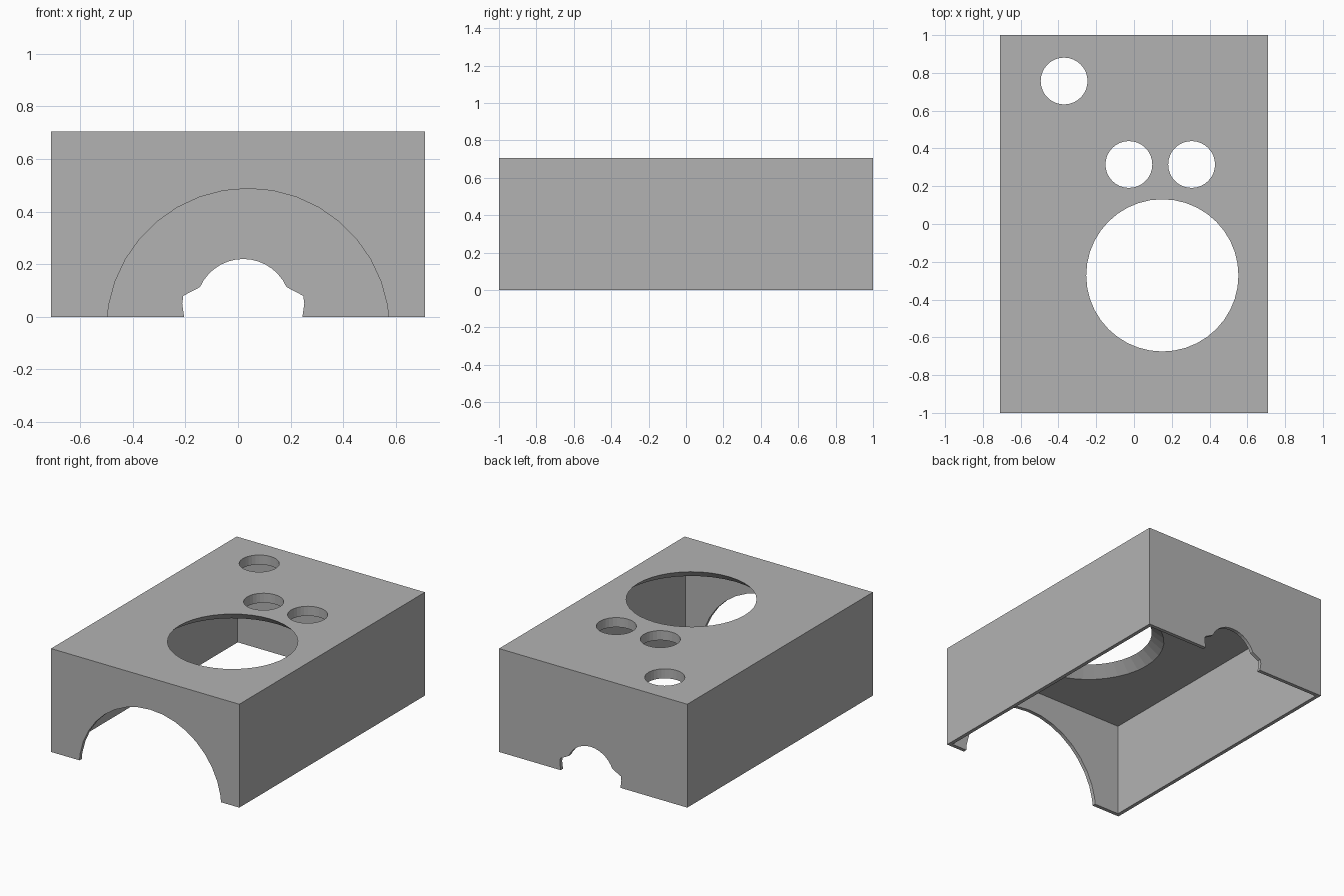
import bpy, bmesh, math
from mathutils import Matrix, Vector

cube = bpy.data.objects.get("Cube")
if cube:
    bpy.data.objects.remove(cube, do_unlink=True)

WIDTH, LENGTH, HEIGHT = 1.42, 2.0, 0.705
WALL, ROOF = 0.025, 0.065
ceiling = HEIGHT - ROOF

grey = bpy.data.materials.new("plain grey")
grey.use_nodes = True
colour = (0.45, 0.45, 0.45, 1)
grey.diffuse_color = colour
grey.node_tree.nodes["Principled BSDF"].inputs["Base Color"].default_value = colour


def finish(name, bm):
    bmesh.ops.recalc_face_normals(bm, faces=bm.faces)
    mesh = bpy.data.meshes.new(name)
    bm.to_mesh(mesh)
    bm.free()
    mesh.materials.append(grey)
    obj = bpy.data.objects.new(name, mesh)
    bpy.context.scene.collection.objects.link(obj)
    return obj


def box(name, size, bottom):
    bm = bmesh.new()
    place = Matrix.Translation((0, 0, bottom + size[2] / 2)) @ Matrix.Diagonal((*size, 1))
    bmesh.ops.create_cube(bm, size=1, matrix=place)
    return finish(name, bm)


def round_cutter(name, x, y, low_radius, top_radius, sides):
    """Tapered plug through the roof, running slightly past both faces."""
    over = 0.01
    extra = (low_radius - top_radius) / ROOF * over
    bm = bmesh.new()
    bmesh.ops.create_cone(bm, cap_ends=True, segments=sides,
                          radius1=low_radius + extra, radius2=top_radius - extra,
                          depth=ROOF + 2 * over,
                          matrix=Matrix.Translation((x, y, HEIGHT - ROOF / 2)))
    return finish(name, bm)


def profile_cutter(name, outline, y):
    """Prism along y from an outline in x and z."""
    bm = bmesh.new()
    face = bm.faces.new([bm.verts.new((x, y - 0.1, z)) for x, z in outline])
    made = bmesh.ops.extrude_face_region(bm, geom=[face])
    verts = [v for v in made["geom"] if isinstance(v, bmesh.types.BMVert)]
    bmesh.ops.translate(bm, verts=verts, vec=Vector((0, 0.2, 0)))
    return finish(name, bm)


def arc(cx, cz, radius, start, end, steps):
    angles = [math.radians(start + (end - start) * i / steps) for i in range(steps + 1)]
    return [(cx + radius * math.cos(a), cz + radius * math.sin(a)) for a in angles]


# Box cover, hollow and open underneath
cover = box("cover", (WIDTH, LENGTH, HEIGHT), 0)
cutters = [box("cavity", (WIDTH - 2 * WALL, LENGTH - 2 * WALL, ceiling + 0.2), -0.2)]

# Wide flared opening and three small round holes in the roof
cutters.append(round_cutter("large_opening", 0.15, -0.272, 0.48, 0.403, 40))
for i, (x, y) in enumerate([(-0.37, 0.757), (-0.027, 0.315), (0.305, 0.315)]):
    cutters.append(round_cutter(f"small_hole_{i}", x, y, 0.124, 0.124, 32))

# Large front arch
cutters.append(profile_cutter("front_arch", arc(0.038, -0.05, 0.538, 0, 360, 36)[:-1], -LENGTH / 2))

# Small back arch with a stepped foot on each side
foot = [(0.225, -0.1), (0.225, 0), (0.232, 0.05), (0.228, 0.08)]
outline = [(0.02 + x, z) for x, z in foot]
outline += arc(0.02, 0.04, 0.18, 24, 156, 14)
outline += [(0.02 - x, z) for x, z in reversed(foot)]
cutters.append(profile_cutter("back_arch", outline, LENGTH / 2))

# Cut everything, then bake the result and drop the cutters
for cutter in cutters:
    cutter.hide_render = True
    mod = cover.modifiers.new(cutter.name, "BOOLEAN")
    mod.operation, mod.solver, mod.object = "DIFFERENCE", "EXACT", cutter
graph = bpy.context.evaluated_depsgraph_get()
graph.update()
result = bpy.data.meshes.new_from_object(cover.evaluated_get(graph))
cover.modifiers.clear()
cover.data = result
for cutter in cutters:
    bpy.data.objects.remove(cutter, do_unlink=True)
